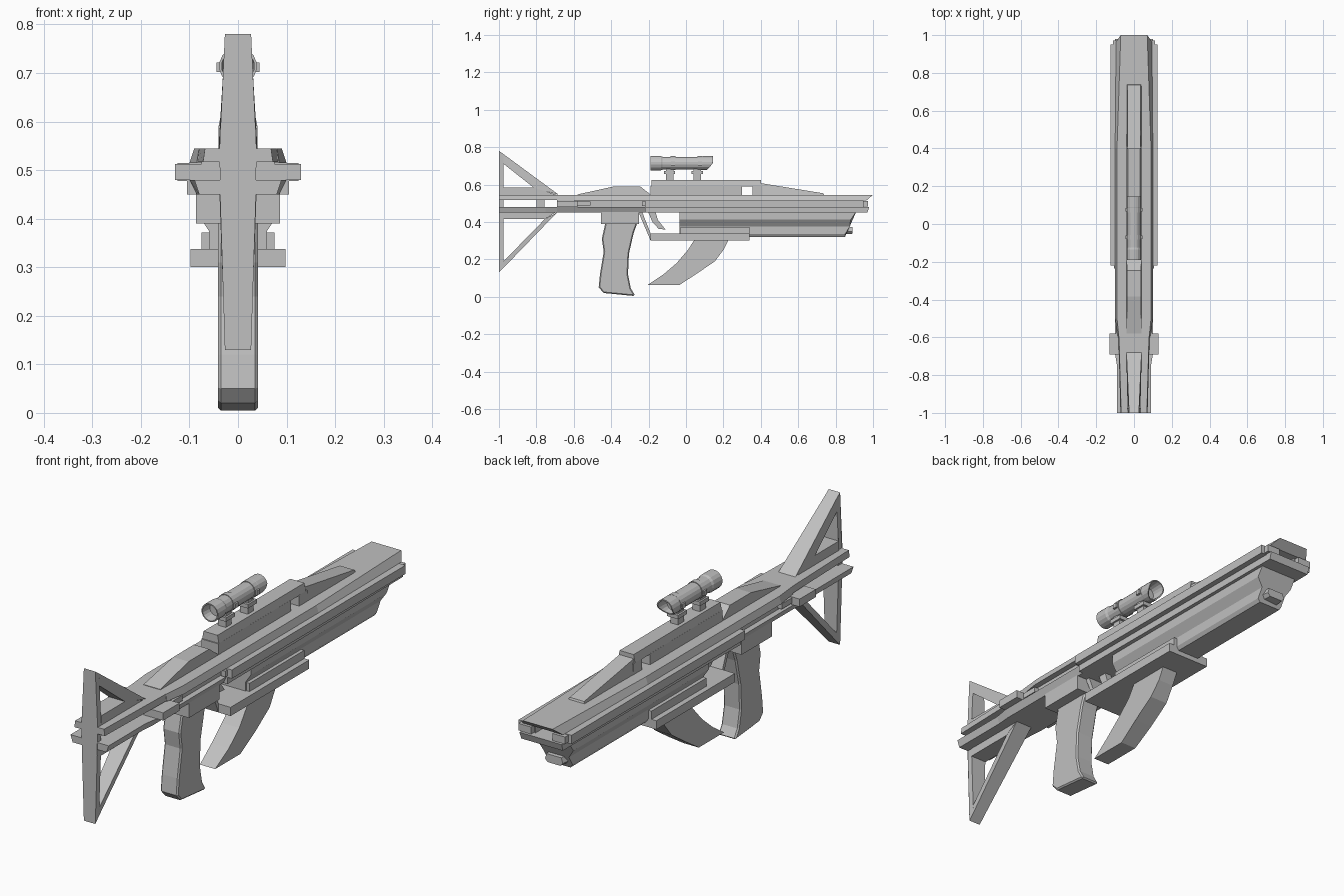
import bpy, bmesh, math

grey = bpy.data.materials.new("mid_grey")
grey.diffuse_color = (0.53, 0.53, 0.53, 1)


def make(name, bm, bevel=0):
    bmesh.ops.recalc_face_normals(bm, faces=bm.faces)
    me = bpy.data.meshes.new(name)
    bm.to_mesh(me)
    bm.free()
    me.materials.append(grey)
    ob = bpy.data.objects.new(name, me)
    bpy.context.collection.objects.link(ob)
    if bevel:
        m = ob.modifiers.new("chamfer", 'BEVEL')
        m.width, m.segments = bevel, 1
        m.limit_method, m.angle_limit = 'ANGLE', math.radians(62)
    return ob


def bridge(bm, rings):
    """Skin between equal closed rings and cap both ends."""
    vs = [[bm.verts.new(p) for p in r] for r in rings]
    n = len(vs[0])
    for a, b in zip(vs, vs[1:]):
        for i in range(n):
            bm.faces.new((a[i], a[(i + 1) % n], b[(i + 1) % n], b[i]))
    bm.faces.new(vs[0])
    bm.faces.new(vs[-1][::-1])


def plate(name, pts, w=0.04, bevel=0):
    """Side profile (y, z[, half width]) spread across x."""
    bm = bmesh.new()
    half = [(p[2] if len(p) > 2 else w) for p in pts]
    bridge(bm, [[(s * h, p[0], p[1]) for p, h in zip(pts, half)] for s in (-1, 1)])
    return make(name, bm, bevel)


def beam(name, *stations):
    """Each station: (y, [(half width, z, optional y shift)...]) from top to bottom."""
    bm = bmesh.new()
    rings = []
    for y, sec in stations:
        right = [(p[0], y + (p[2] if len(p) > 2 else 0), p[1]) for p in sec]
        rings.append(right + [(-x, yy, z) for x, yy, z in reversed(right)])
    bridge(bm, rings)
    return make(name, bm)


def box(name, x0, x1, y0, y1, z0, z1, pair=False):
    bm = bmesh.new()
    for s in ((1, -1) if pair else (1,)):
        bridge(bm, [[(s * x0, y, z0), (s * x1, y, z0), (s * x1, y, z1), (s * x0, y, z1)]
                    for y in (y0, y1)])
    return make(name, bm)


# Stock: back plate and two triangular frames
plate("stock_back_plate", [(-1, .13, .027), (-1, .45, .037), (-1, .545, .038), (-1, .78, .027),
                           (-.975, .762, .027), (-.975, .545, .038), (-.975, .45, .037), (-.975, .155, .027)])
plate("stock_upper_strut", [(-.975, .762, .027), (-.68, .545, .04), (-.81, .58, .038), (-.975, .71, .03)])
plate("stock_upper_base", [(-.975, .585), (-.81, .585), (-.68, .54), (-.975, .54)], .038)
plate("stock_lower_strut", [(-.975, .155, .027), (-.69, .45, .038), (-.755, .415, .037), (-.975, .19, .028)])
plate("stock_lower_base", [(-.975, .415), (-.755, .415), (-.69, .455), (-.975, .455)], .037)
beam("stock_upper_rail", (-1, [(.068, .545), (.072, .517)]), (-.58, [(.08, .545), (.083, .517)]))
beam("stock_lower_rail", (-1, [(.09, .48), (.08, .45)]), (-.75, [(.09, .48), (.08, .45)]),
     (-.69, [(.1, .48), (.085, .45)]))
box("stock_link_post", -.03, .03, -.8, -.757, .475, .52)

# Receiver
beam("receiver_upper", (-.6, [(.08, .545), (.085, .515)]), (-.5, [(.09, .545), (.1, .515)]),
     (-.2, [(.09, .545), (.1, .515)]))
beam("receiver_lower", (-.69, [(.1, .48), (.085, .45)]), (-.2, [(.1, .48), (.085, .45)]))
box("receiver_core", -.075, .075, -.69, -.19, .47, .52)
box("side_block", .06, .13, -.69, -.58, .48, .513, True)
box("side_catch", .06, .095, -.58, -.51, .487, .51, True)
plate("receiver_hump", [(-.58, .54, .04), (-.58, .547, .04), (-.385, .59, .036), (-.245, .59, .036),
                        (-.19, .547, .04), (-.19, .54, .04)])

# Long fore body: upper slab, side rails, lower slab
beam("fore_upper_slab", (-.225, [(.09, .545, .02), (.1, .515)]), (.4, [(.09, .545), (.1, .515)]),
     (.965, [(.07, .545, .035), (.095, .515)]))
box("fore_side_rail", .045, .125, -.22, .95, .478, .515, True)
box("side_rail_tip", .05, .11, .94, .972, .482, .512, True)
box("rail_rear_stub", .085, .105, -.235, -.2, .485, .51, True)
box("fore_core", -.06, .06, -.2, .88, .47, .52)
beam("fore_lower_slab", (-.22, [(.105, .48), (.105, .45)]), (.98, [(.1, .48), (.098, .45, -.01)]))

# Under-barrel housing with raked front
section = [(.085, .455, .06), (.085, .412, .03), (.06, .375, .025), (.06, .335, 0), (.05, .32, 0)]
beam("under_housing", (-.035, [p[:2] for p in section]), (.85, section))
beam("under_muzzle", (.84, [(.04, .375), (.05, .35), (.035, .335)]),
     (.89, [(.035, .372), (.042, .35), (.03, .337)]))
box("lower_side_bar", -.075, .075, -.03, .34, .335, .372)
box("lower_rail", -.098, .098, -.19, .34, .3, .337)

# Pistol grip, its housing, trigger and guard
box("grip_housing", -.087, .087, -.455, -.25, .39, .455)
plate("pistol_grip", [(-.43, .4), (-.45, .31), (-.44, .24), (-.46, .12), (-.467, .05), (-.44, .02),
                      (-.275, .004), (-.275, .012), (-.295, .045), (-.31, .12), (-.305, .23),
                      (-.28, .34), (-.258, .4)], .041, .012)
plate("trigger_guard", [(-.255, .455), (-.235, .455), (-.18, .315), (-.19, .302)], .04)
plate("trigger", [(-.205, .46), (-.165, .46), (-.15, .41), (-.11, .36), (-.145, .362), (-.18, .4)], .015)

# Curved fore grip
plate("fore_grip", [(-.205, .063, .036), (-.035, .063, .036), (.06, .125, .041), (.155, .19, .041),
                    (.2, .25, .036), (.228, .305, .036), (.045, .305, .036), (.01, .25, .036),
                    (-.05, .18, .041), (-.12, .12, .041)])

# Top rail with see-through notch and tapered ramp
rail = [(.033, .625), (.04, .59)]
beam("top_rail_cap", (-.185, rail), (.4, rail))
for n, y0, y1 in (("rear", -.19, .3), ("front", .355, .41)):
    box("top_rail_base_" + n, -.04, .04, y0, y1, .54, .592)
plate("top_ramp", [(.395, .54, .04), (.395, .608, .034), (.735, .553, .034), (.74, .54, .04)])

# Scope mounts
for i, y in enumerate((-.088, .06)):
    box(f"scope_post_{i}", -.018, .018, y - .02, y + .02, .62, .69)
    box(f"scope_foot_{i}", -.026, .026, y - .03, y + .03, .655, .672)


# Scope tube: turned profile, hollow at both ends, hood longer on top
def turned(name, prof, zc, n=16, rake=0):
    bm = bmesh.new()
    rings = []
    for y, r, k in prof:
        rings.append([(r * math.cos(a), y + k * rake * min(0, math.sin(a)), zc + r * math.sin(a))
                      for a in (2 * math.pi * (j + .5) / n for j in range(n))])
    bridge(bm, rings)
    return make(name, bm)


turned("scope_tube", [(-.15, .028, 0), (-.19, .034, 0), (-.19, .039, 0), (-.135, .039, 0),
                      (-.125, .035, 0), (.08, .035, 0), (.09, .038, 0), (.145, .038, 1),
                      (.145, .033, 1), (.08, .028, 0)], .714, 16, .035)
for i, y in enumerate((-.07, .075)):
    turned(f"scope_ring_{i}", [(y - .013, .038, 0), (y + .013, .038, 0)], .714)
    box(f"scope_ring_clamp_{i}", .03, .044, y - .01, y + .01, .702, .722, True)
